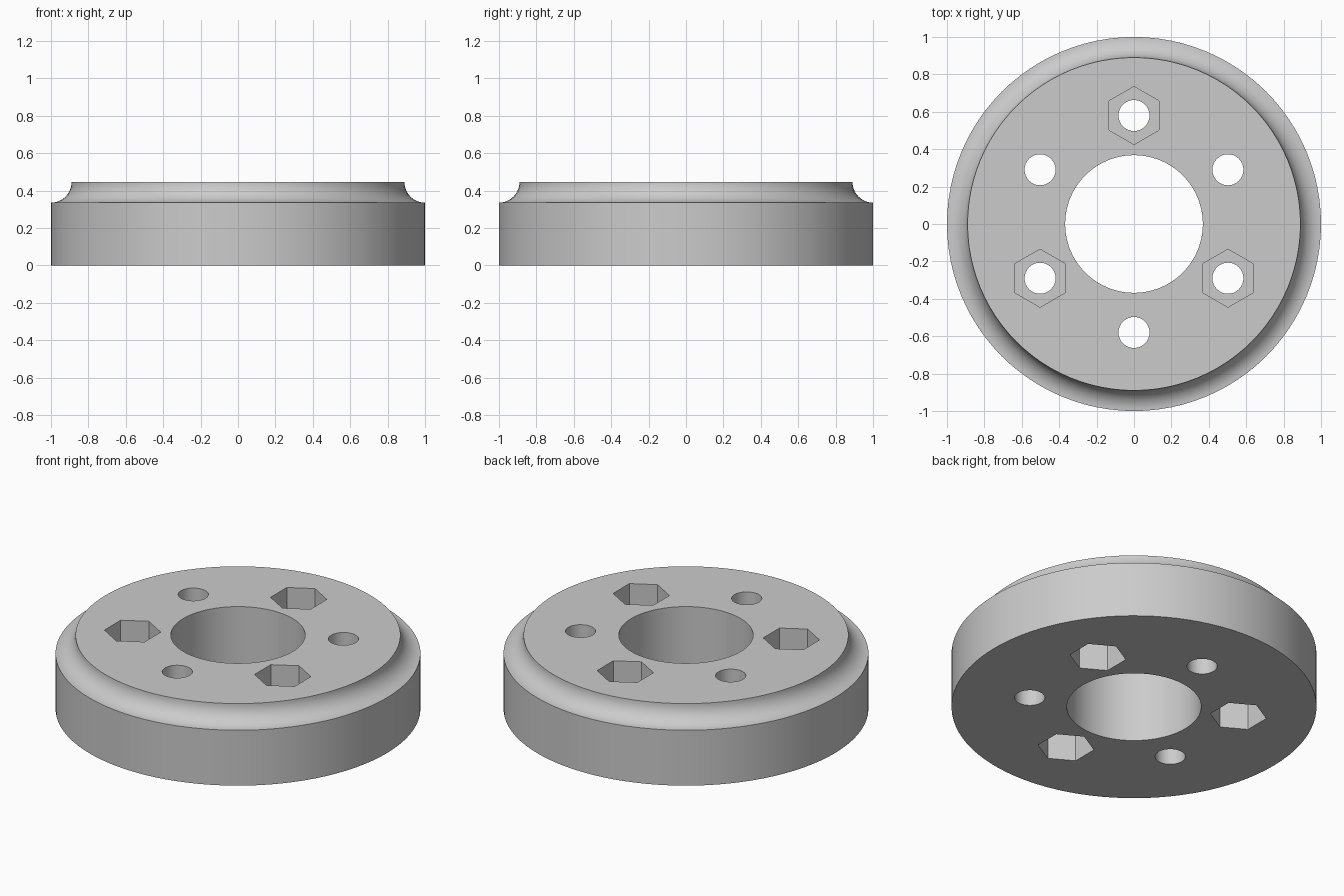
import bpy, bmesh, math
from mathutils import Matrix, Vector

cube = bpy.data.objects.get("Cube")
if cube:
    bpy.data.objects.remove(cube, do_unlink=True)

HEIGHT, RIM, COVE, BORE = 0.445, 1.0, 0.11, 0.368
BOLT_CIRCLE, HOLE_R, HEX_R, HEX_DEPTH = 0.58, 0.083, 0.155, 0.2

grey = bpy.data.materials.new("light grey")
grey.use_nodes = True
colour = (0.6, 0.6, 0.6, 1)
grey.diffuse_color = colour
grey.node_tree.nodes["Principled BSDF"].inputs["Base Color"].default_value = colour


def make_object(name, bm):
    bmesh.ops.recalc_face_normals(bm, faces=bm.faces)
    mesh = bpy.data.meshes.new(name)
    bm.to_mesh(mesh)
    bm.free()
    mesh.materials.append(grey)
    obj = bpy.data.objects.new(name, mesh)
    bpy.context.collection.objects.link(obj)
    return obj


def lathe(name, profile, steps):
    """Spin a closed (radius, height) outline around z."""
    bm = bmesh.new()
    verts = [bm.verts.new((r, 0, z)) for r, z in profile]
    edges = [bm.edges.new((v, verts[i - 1])) for i, v in enumerate(verts)]
    bmesh.ops.spin(bm, geom=verts + edges, axis=(0, 0, 1), cent=(0, 0, 0),
                   angle=math.tau, steps=steps, use_merge=True)
    bmesh.ops.remove_doubles(bm, verts=bm.verts, dist=1e-5)
    return make_object(name, bm)


def cut(target, centre, radius, sides, low, high):
    """Cut an upright prism, with one corner towards +y, out of the target."""
    bm = bmesh.new()
    place = (Matrix.Translation(Vector((*centre, (low + high) / 2)))
             @ Matrix.Rotation(math.pi / 2, 4, 'Z'))
    bmesh.ops.create_cone(bm, cap_ends=True, segments=sides, radius1=radius,
                          radius2=radius, depth=high - low)
    # Make the first corner point along +x before it is turned to +y
    corner = bm.verts[:][0].co
    turn = -math.atan2(corner.y, corner.x)
    bm.transform(place @ Matrix.Rotation(turn, 4, 'Z'))
    cutter = make_object("cutter", bm)
    cutter.hide_render = True
    mod = target.modifiers.new("cut", 'BOOLEAN')
    mod.operation, mod.solver, mod.object = 'DIFFERENCE', 'EXACT', cutter
    bpy.ops.object.modifier_apply(modifier=mod.name)
    bpy.data.objects.remove(cutter, do_unlink=True)


# Ring body with a concave cove around its upper rim
cove = [(RIM - COVE * math.sin(a), HEIGHT - COVE * math.cos(a))
        for a in (math.pi / 2 * i / 12 for i in range(13))]
flange = lathe("flange_ring", [(BORE, 0), (RIM, 0)] + cove + [(BORE, HEIGHT)], 96)
bpy.ops.object.select_all(action='DESELECT')
flange.select_set(True)
bpy.context.view_layer.objects.active = flange

# Six bolt holes, with hexagonal pockets alternating between top and bottom
for i in range(6):
    angle = math.radians(30 + 60 * i)
    centre = (BOLT_CIRCLE * math.cos(angle), BOLT_CIRCLE * math.sin(angle))
    cut(flange, centre, HOLE_R, 32, -0.1, HEIGHT + 0.1)
    if i % 2:
        cut(flange, centre, HEX_R, 6, HEIGHT - HEX_DEPTH, HEIGHT + 0.1)
    else:
        cut(flange, centre, HEX_R, 6, -0.1, HEX_DEPTH)

bpy.ops.object.shade_smooth_by_angle(angle=math.radians(30))
